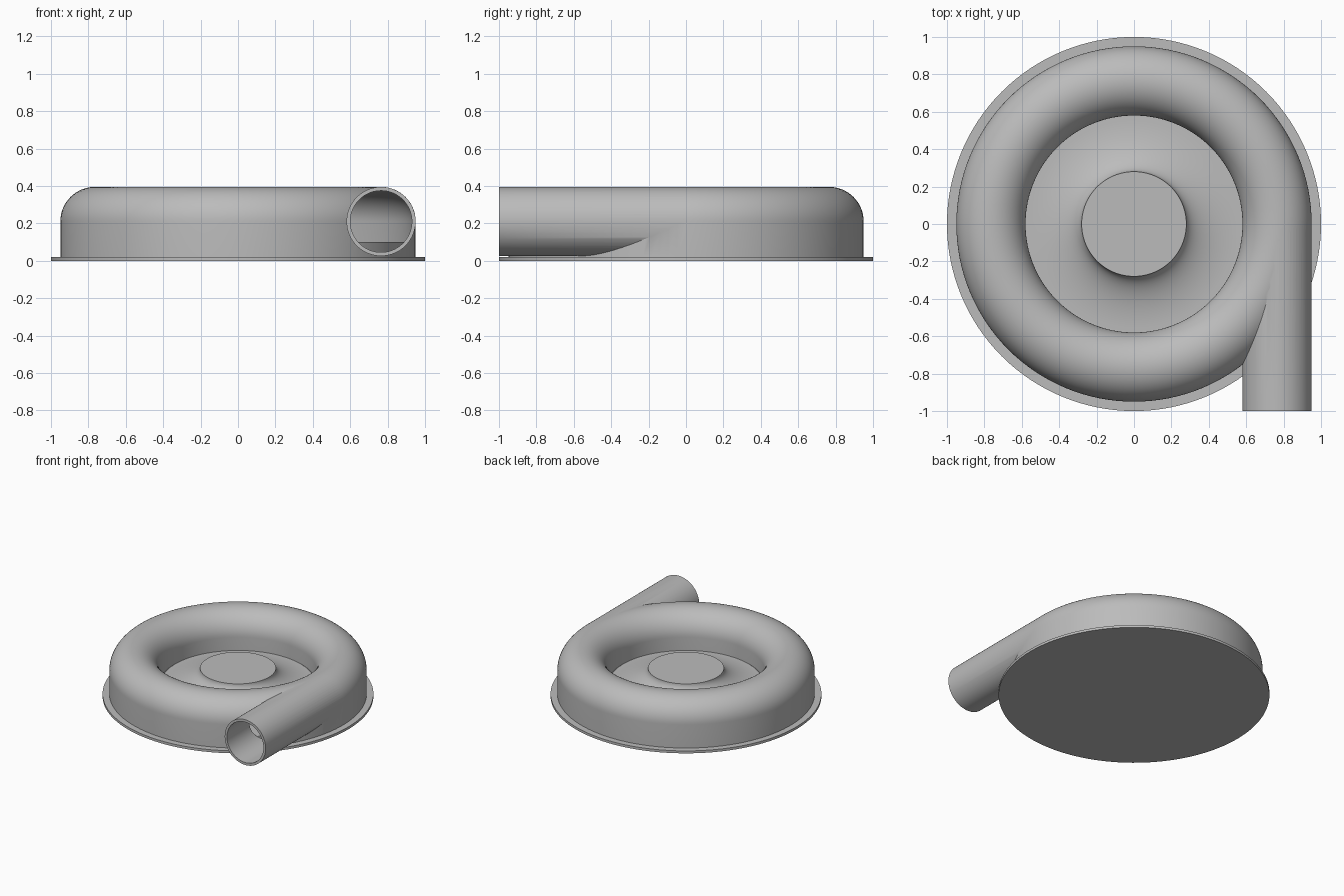
import bpy, bmesh, math
from mathutils import Matrix

cube = bpy.data.objects.get("Cube")
if cube:
    bpy.data.objects.remove(cube, do_unlink=True)

grey = bpy.data.materials.new("plain grey")
grey.use_nodes = True
colour = (0.5, 0.5, 0.5, 1)
grey.diffuse_color = colour
grey.node_tree.nodes["Principled BSDF"].inputs["Base Color"].default_value = colour

SEGMENTS = 128
BASE_TOP = 0.02
TUBE_R, TUBE_Z = 0.765, 0.21     # centre line of the scroll and outlet
OUTER, INNER = 0.185, 0.165      # tube radii


def make_object(name, bm):
    bmesh.ops.recalc_face_normals(bm, faces=bm.faces)
    mesh = bpy.data.meshes.new(name)
    bm.to_mesh(mesh)
    bm.free()
    mesh.materials.append(grey)
    obj = bpy.data.objects.new(name, mesh)
    bpy.context.collection.objects.link(obj)
    return obj


def lathe(name, profile):
    """Spin a closed (radius, z) profile around the z axis."""
    bm = bmesh.new()
    verts = [bm.verts.new((r, 0, z)) for r, z in profile]
    edges = [bm.edges.new((a, b)) for a, b in zip(verts, verts[1:] + verts[:1])]
    bmesh.ops.spin(bm, geom=verts + edges, cent=(0, 0, 0), axis=(0, 0, 1),
                   angle=math.tau, steps=SEGMENTS, use_duplicate=False)
    bmesh.ops.remove_doubles(bm, verts=bm.verts, dist=0.0001)
    return make_object(name, bm)


def cylinder_y(name, radius, y0, y1):
    """Round bar along y on the outlet's centre line."""
    bm = bmesh.new()
    place = Matrix.Translation((TUBE_R, (y0 + y1) / 2, TUBE_Z)) @ Matrix.Rotation(math.pi / 2, 4, 'X')
    bmesh.ops.create_cone(bm, cap_ends=True, segments=96, radius1=radius, radius2=radius,
                          depth=y1 - y0, matrix=place)
    return make_object(name, bm)


def scroll_profile(radius, bottom):
    """Half-round top on two straight walls."""
    arc = [(TUBE_R + radius * math.cos(math.pi * i / 32),
            TUBE_Z + radius * math.sin(math.pi * i / 32)) for i in range(33)]
    return [(TUBE_R + radius, bottom)] + arc + [(TUBE_R - radius, bottom)]


def boolean(obj, other, operation):
    mod = obj.modifiers.new(other.name, 'BOOLEAN')
    mod.object, mod.operation, mod.solver = other, operation, 'EXACT'
    other.hide_render = True
    other.hide_set(True)


def smooth(obj):
    bpy.ops.object.select_all(action='DESELECT')
    obj.select_set(True)
    bpy.context.view_layer.objects.active = obj
    bpy.ops.object.shade_smooth_by_angle(angle=math.radians(30))


# Flat base flange
base = lathe("base_flange", [(0, 0), (1, 0), (1, BASE_TOP), (0, BASE_TOP)])

# Floor with a flared hub rising in the middle
flare = [(0.573 - 0.293 * math.sin(t), 0.23 - 0.125 * math.cos(t))
         for t in (math.pi / 2 * (1 - i / 20) for i in range(21))]
hub = lathe("hub_floor", [(0, 0.23)] + flare
            + [(0.573, 0.1), (0.928, 0.1), (0.928, BASE_TOP), (0, BASE_TOP)])

# Hollow scroll housing joined to the tangential outlet pipe
housing = lathe("scroll_housing", scroll_profile(OUTER, BASE_TOP))
pipe = cylinder_y("outlet_pipe", OUTER - 0.0005, -1, -0.005)
cavity = lathe("scroll_cavity", scroll_profile(INNER, -0.05))
bore = cylinder_y("outlet_bore", INNER - 0.0005, -1.1, -0.005)
boolean(housing, pipe, 'UNION')
boolean(housing, cavity, 'DIFFERENCE')
boolean(housing, bore, 'DIFFERENCE')

# Bake the cuts and drop the helpers
bpy.context.view_layer.update()
evaluated = housing.evaluated_get(bpy.context.evaluated_depsgraph_get())
result = bpy.data.meshes.new_from_object(evaluated)
housing.modifiers.clear()
housing.data = result
for helper in (pipe, cavity, bore):
    bpy.data.objects.remove(helper, do_unlink=True)

for part in (base, hub, housing):
    smooth(part)
